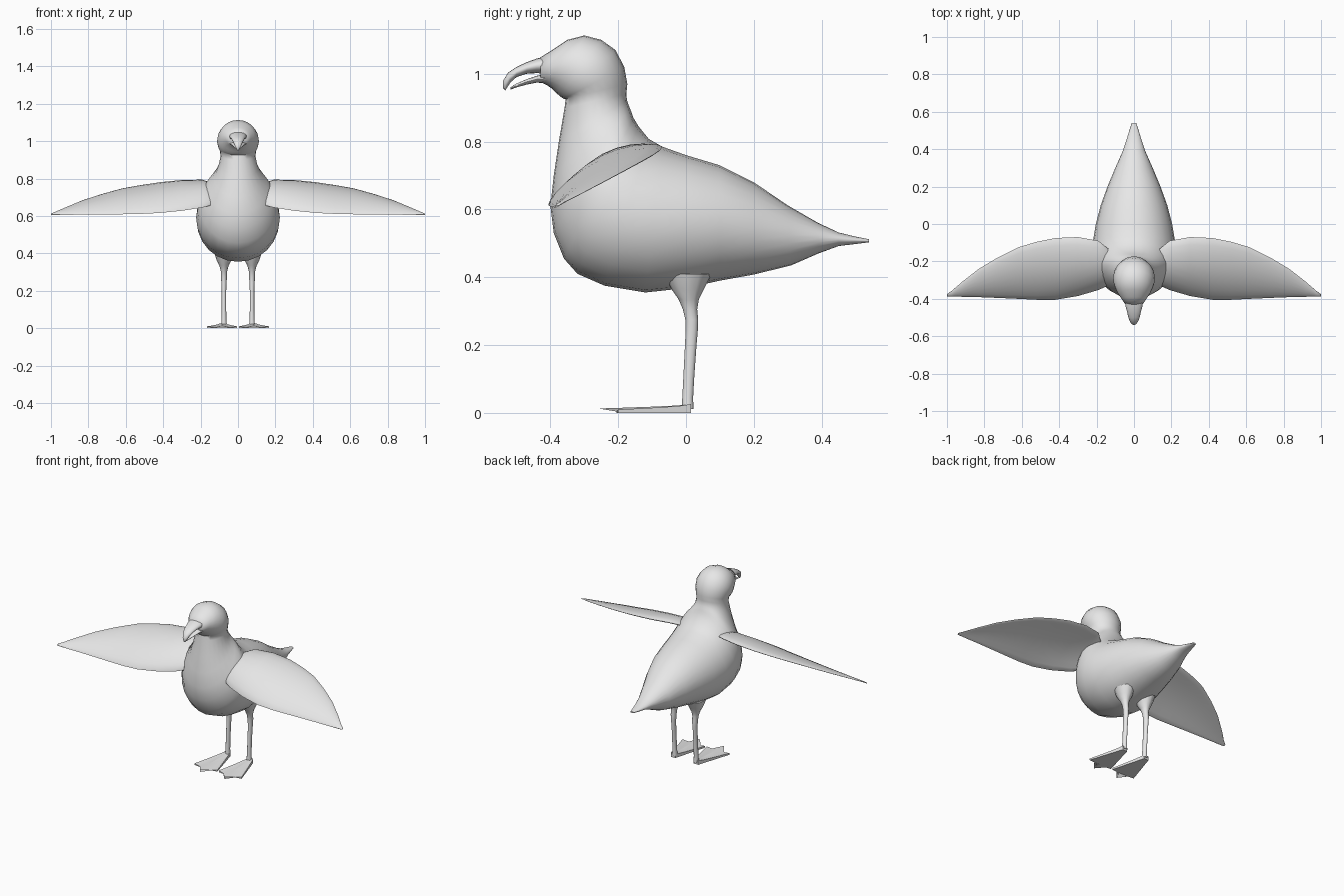
import bpy, bmesh, math
from mathutils import Vector

grey = bpy.data.materials.new("plain_grey")
grey.diffuse_color = (0.8, 0.8, 0.8, 1)


def loft(name, rings, angle=60):
    """Skin a list of closed rings and cap both ends."""
    bm = bmesh.new()
    loops = [[bm.verts.new(p) for p in ring] for ring in rings]
    n = len(loops[0])
    for a, b in zip(loops, loops[1:]):
        for i in range(n):
            j = (i + 1) % n
            bm.faces.new((a[i], a[j], b[j], b[i]))
    bm.faces.new(loops[0])
    bm.faces.new(loops[-1])
    bmesh.ops.recalc_face_normals(bm, faces=bm.faces)
    mesh = bpy.data.meshes.new(name)
    bm.to_mesh(mesh)
    bm.free()
    mesh.materials.append(grey)
    obj = bpy.data.objects.new(name, mesh)
    bpy.context.collection.objects.link(obj)
    bpy.ops.object.select_all(action='DESELECT')
    obj.select_set(True)
    bpy.context.view_layer.objects.active = obj
    bpy.ops.object.shade_smooth_by_angle(angle=math.radians(angle))
    return obj


def profile_ring(ty, tz, by, bz, w, n=24):
    """Ellipse between an upper and a lower profile point, half width w."""
    cy, cz, hy, hz = (ty + by) / 2, (tz + bz) / 2, (ty - by) / 2, (tz - bz) / 2
    return [Vector((w * math.sin(t), cy + hy * math.cos(t), cz + hz * math.cos(t)))
            for t in (2 * math.pi * i / n for i in range(n))]


# Body, neck and head: upper y, z, lower y, z, half width
body = [
    (.54, .512, .54, .503, .012), (.50, .520, .50, .498, .025),
    (.45, .532, .45, .492, .040), (.39, .560, .39, .470, .060),
    (.30, .612, .31, .435, .098), (.20, .680, .20, .408, .142),
    (.10, .730, .10, .390, .178), (.00, .760, .00, .368, .204),
    (-.07, .785, -.12, .355, .220), (-.11, .808, -.24, .375, .224),
    (-.14, .845, -.32, .410, .216), (-.155, .870, -.36, .455, .204),
    (-.160, .885, -.39, .530, .182), (-.165, .897, -.40, .610, .156),
    (-.170, .910, -.39, .700, .128), (-.174, .922, -.375, .800, .106),
    (-.176, .940, -.358, .900, .093), (-.173, .970, -.355, .925, .097),
    (-.182, 1.02, -.360, .926, .107), (-.208, 1.07, -.365, .929, .112),
    (-.250, 1.10, -.372, .934, .109), (-.300, 1.113, -.382, .943, .099),
    (-.350, 1.10, -.394, .955, .085), (-.390, 1.073, -.408, .965, .067),
    (-.430, 1.048, -.428, .975, .047),
]
loft("body", [profile_ring(*r) for r in body])

# Hooked upper beak and shorter lower beak
upper = [(-.41, 1.052, -.41, 1.0, .048), (-.44, 1.045, -.44, 1.002, .045),
         (-.47, 1.034, -.47, 1.000, .037), (-.50, 1.020, -.50, .990, .030),
         (-.525, 1.003, -.517, .975, .022), (-.539, .980, -.527, .960, .014),
         (-.540, .958, -.533, .950, .005)]
lower = [(-.41, 1.0, -.41, .972, .046), (-.44, .994, -.44, .974, .038),
         (-.47, .984, -.47, .968, .028), (-.50, .971, -.50, .960, .017),
         (-.518, .960, -.518, .953, .006)]
loft("upper_beak", [profile_ring(*r, n=16) for r in upper])
loft("lower_beak", [profile_ring(*r, n=16) for r in lower])

# Wing stations: x, front y, z, rear y, z, camber, half thickness
wing = [
    (.10, -.29, .680, -.17, .745, .015, .012), (.14, -.33, .658, -.13, .770, .026, .018),
    (.19, -.353, .645, -.090, .787, .034, .020), (.30, -.385, .628, -.070, .786, .035, .020),
    (.42, -.405, .616, -.075, .776, .032, .018), (.52, -.405, .611, -.095, .762, .028, .015),
    (.62, -.400, .609, -.125, .745, .023, .013), (.73, -.395, .608, -.180, .715, .017, .010),
    (.83, -.391, .607, -.240, .683, .011, .008), (.92, -.389, .606, -.310, .646, .006, .005),
    (.975, -.388, .606, -.358, .622, .002, .004), (1.0, -.387, .606, -.375, .612, 0, .002),
]


def wing_ring(side, x, fy, fz, ry, rz, camber, thick, n=20):
    front, rear = Vector((side * x, fy, fz)), Vector((side * x, ry, rz))
    chord = rear - front
    normal = Vector((0, -chord.z, chord.y)).normalized()
    ring = []
    for i in range(n):
        t = 2 * math.pi * i / n
        u, v = math.cos(t), math.sin(t)
        ring.append(front + chord * (u + 1) / 2 + normal * (camber * (1 - u * u) + thick * v))
    return ring


# Leg stations: z, centre y, radius x, radius y
leg = [(.41, .005, .055, .070), (.365, .005, .040, .048), (.335, .008, .025, .030),
       (.305, .012, .017, .021), (.275, .017, .016, .019), (.245, .017, .014, .018),
       (.20, .014, .012, .017), (.10, .008, .012, .016), (.045, .005, .013, .016),
       (.012, .005, .016, .017)]

# Foot outline across the front edge: x offset, y, ridge height
toes = [(-.075, -.200, .010), (-.040, -.205, .004), (.005, -.258, .013),
        (.045, -.205, .004), (.085, -.200, .010)]


def foot_ring(side, t):
    """Cross-section of the webbed foot, t = 0 at the heel and 1 at the toes."""
    top, base = [], []
    for k, (tx, ty, h) in enumerate(toes):
        hx, hy = (k - 2) * .008, .015
        x = side * (.08 + hx + (tx - hx) * t)
        y = hy + (ty - hy) * t
        top.append(Vector((x, y, .026 + (h - .026) * t ** .6)))
        base.append(Vector((x, y, 0)))
    return top + base[::-1]


for side, label in ((-1, "left"), (1, "right")):
    loft(label + "_wing", [wing_ring(side, *w) for w in wing], 75)
    loft(label + "_leg", [[Vector((side * .075 + rx * math.cos(a), cy + ry * math.sin(a), z))
                           for a in (2 * math.pi * i / 12 for i in range(12))]
                          for z, cy, rx, ry in leg])
    loft(label + "_foot", [foot_ring(side, t) for t in (0, .15, .4, .7, 1)], 30)
